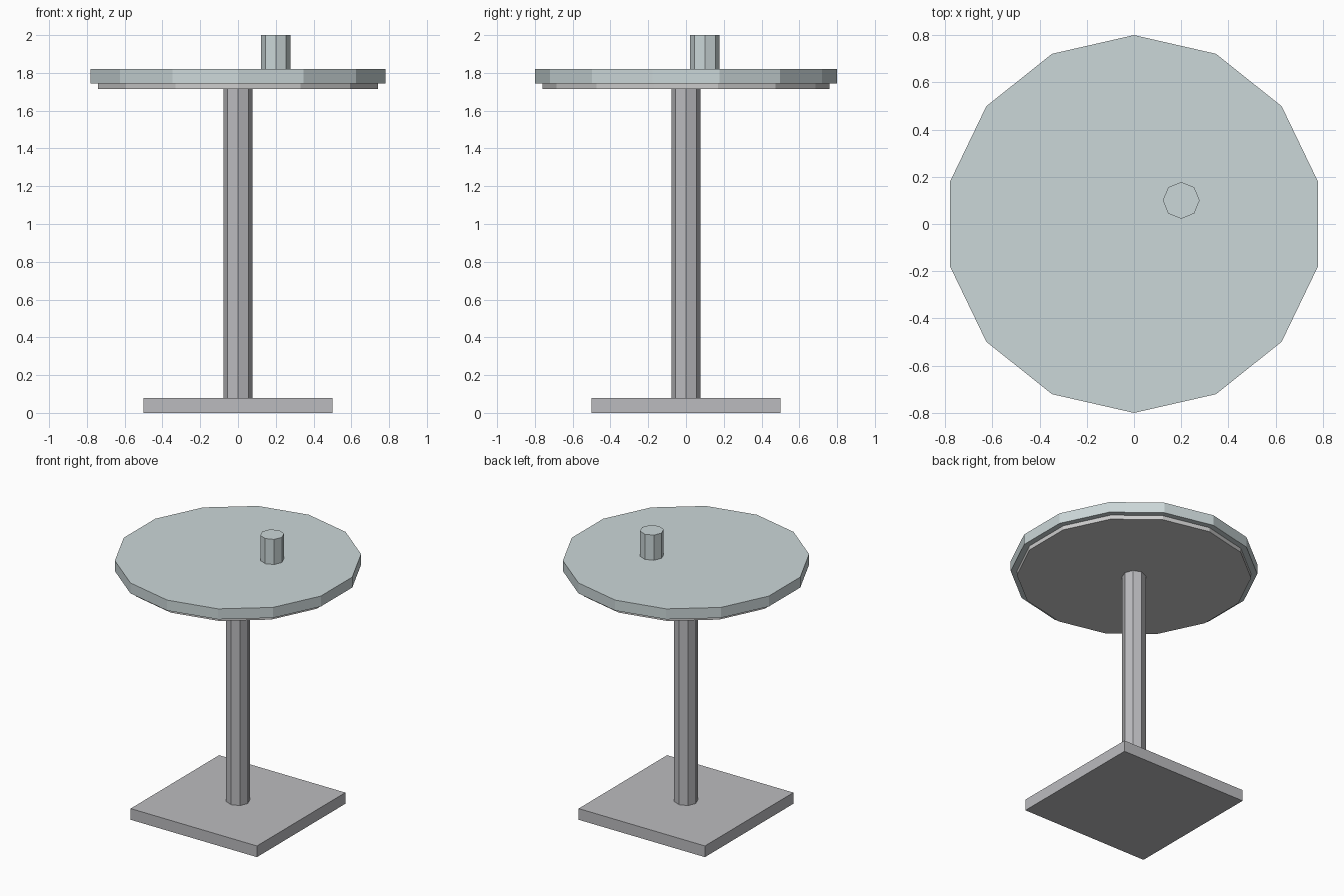
import bpy

if "Cube" in bpy.data.objects:
    bpy.data.objects.remove(bpy.data.objects["Cube"])


def material(name, rgb):
    m = bpy.data.materials.new(name)
    m.diffuse_color = (*rgb, 1)
    m.use_nodes = True
    m.node_tree.nodes["Principled BSDF"].inputs["Base Color"].default_value = m.diffuse_color
    return m


metal = material("grey_metal", (0.50, 0.50, 0.52))
teal = material("pale_teal", (0.60, 0.68, 0.69))


def prism(name, sides, radius, z0, z1, mat=None, x=0, y=0):
    bpy.ops.mesh.primitive_cylinder_add(vertices=sides, radius=radius, depth=z1 - z0,
                                        location=(x, y, (z0 + z1) / 2))
    ob = bpy.context.object
    ob.name = name
    if mat:
        ob.data.materials.append(mat)
    return ob


# Square foot plate
bpy.ops.mesh.primitive_cube_add(size=1, location=(0, 0, 0.04))
base = bpy.context.object
base.name = "base_plate"
base.scale = (1, 1, 0.08)
base.data.materials.append(metal)

# Central post, stepped table top and the small cup standing on it
prism("post", 8, 0.078, 0.08, 1.715, metal)
prism("table_top_underside", 14, 0.76, 1.715, 1.745)
prism("table_top", 14, 0.80, 1.745, 1.82, teal)
prism("cup", 8, 0.078, 1.82, 2.0, teal, 0.2, 0.1)
